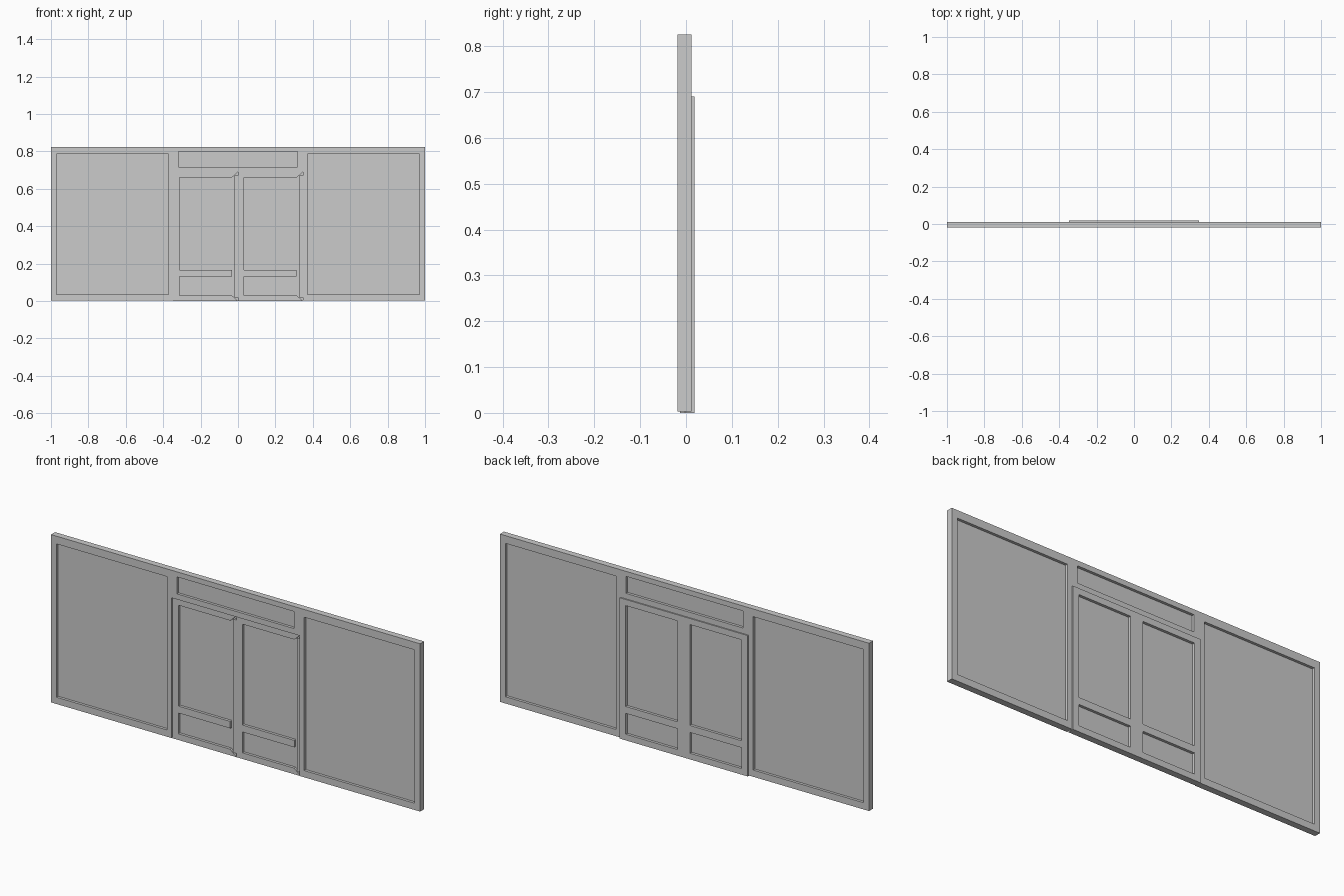
import bpy, bmesh

if "Cube" in bpy.data.objects:
    bpy.data.objects.remove(bpy.data.objects["Cube"])


def prism(name, faces, y0, y1):
    """Extrude x/z polygons from y0 to y1 as one object."""
    bm = bmesh.new()
    for pts in faces:
        front = [bm.verts.new((x, y0, z)) for x, z in pts]
        back = [bm.verts.new((x, y1, z)) for x, z in pts]
        bm.faces.new(front)
        bm.faces.new(back[::-1])
        n = len(pts)
        for i in range(n):
            j = (i + 1) % n
            bm.faces.new((front[j], front[i], back[i], back[j]))
    bmesh.ops.recalc_face_normals(bm, faces=bm.faces)
    me = bpy.data.meshes.new(name)
    bm.to_mesh(me)
    bm.free()
    ob = bpy.data.objects.new(name, me)
    bpy.context.collection.objects.link(ob)
    return ob


def rect(x0, x1, z0, z1):
    return [(x0, z0), (x1, z0), (x1, z1), (x0, z1)]


def grid_plate(name, xs, zs, holes, y0, y1):
    """Plate with rectangular holes, cut on a shared grid so faces stay clean."""
    bm = bmesh.new()
    vs = {(x, z): bm.verts.new((x, y0, z)) for x in xs for z in zs}
    for xa, xb in zip(xs, xs[1:]):
        for za, zb in zip(zs, zs[1:]):
            cx, cz = (xa + xb) / 2, (za + zb) / 2
            if not any(h[0] < cx < h[1] and h[2] < cz < h[3] for h in holes):
                bm.faces.new([vs[p] for p in rect(xa, xb, za, zb)])
    bmesh.ops.delete(bm, geom=[v for v in bm.verts if not v.link_faces], context='VERTS')
    flat = list(bm.faces)
    ext = bmesh.ops.extrude_face_region(bm, geom=flat, use_keep_orig=True)
    for v in ext['geom']:
        if isinstance(v, bmesh.types.BMVert):
            v.co.y = y1
    bmesh.ops.recalc_face_normals(bm, faces=bm.faces)
    bmesh.ops.dissolve_limit(bm, angle_limit=0.01, verts=bm.verts, edges=bm.edges)
    me = bpy.data.meshes.new(name)
    bm.to_mesh(me)
    bm.free()
    ob = bpy.data.objects.new(name, me)
    bpy.context.collection.objects.link(ob)
    return ob


# Fixed outer frame with side windows, transom and doorway
B, T = 0.003, 0.825
FY0, FY1 = -0.019, 0.012
D = 0.347
windows = {
    "left_window_pane": (-0.97, -0.372, 0.036, 0.787),
    "right_window_pane": (0.372, 0.97, 0.036, 0.787),
    "transom_pane": (-0.317, 0.317, 0.717, 0.80),
}
holes = list(windows.values()) + [(-D, D, 0, 0.69)]
grid_plate("outer_frame",
           [-1, -0.97, -0.372, -D, -0.317, 0.317, D, 0.372, 0.97, 1],
           [B, 0.036, 0.69, 0.717, 0.787, 0.80, T], holes, FY0, FY1)
for name, r in windows.items():
    prism(name, [rect(*r)], -0.006, -0.001)

# Two door leaves, each with mitred stiles and rails
DY0, DY1 = -0.013, 0.018
H, S = 0.69, 0.033
for side, a in (("left", -D), ("right", 0.0)):
    b = a + D
    i, j, lo, hi = a + S, b - S, 0.03, H - 0.03
    prism(side + "_door_frame", [
        [(a, 0), (i, lo), (i, hi), (a, H)],
        [(a, H), (i, hi), (j, hi), (b, H)],
        [(a, 0), (b, 0), (j, lo), (i, lo)],
        rect(i, j, 0.132, 0.166)], DY0, DY1)
    # Closing stile sits back from the front of the leaf
    prism(side + "_door_closing_stile",
          [[(b, 0), (b, H), (j, hi), (j, lo)]], -0.002, DY1)
    prism(side + "_door_edge_strip", [rect(b - 0.018, b, 0.018, H - 0.018)], DY0, -0.002)
    # Upper and lower panes
    prism(side + "_door_upper_pane", [rect(i, j, 0.166, hi)], 0.0, 0.005)
    prism(side + "_door_lower_pane", [rect(i, j, lo, 0.132)], 0.0, 0.005)
